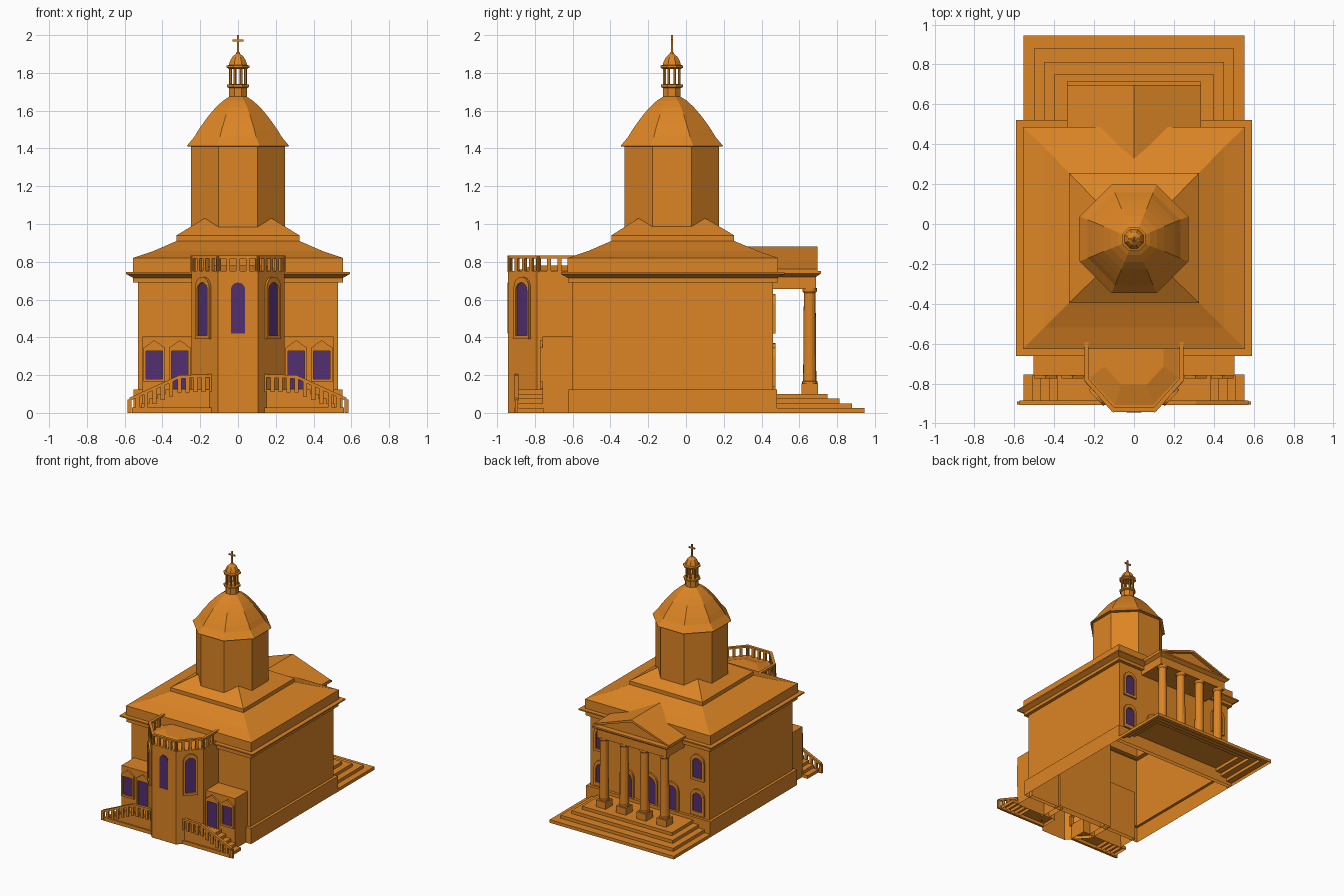
import bpy, bmesh, math
from mathutils import Vector

if "Cube" in bpy.data.objects:
    bpy.data.objects.remove(bpy.data.objects["Cube"])


def material(name, rgb):
    m = bpy.data.materials.new(name)
    m.diffuse_color = (*rgb, 1)
    m.use_nodes = True
    m.node_tree.nodes["Principled BSDF"].inputs["Base Color"].default_value = m.diffuse_color
    return m


STONE = material("ochre stone", (0.72, 0.235, 0.018))
GLASS = material("purple glass", (0.085, 0.028, 0.165))


def part(name, build, mat=STONE):
    bm = bmesh.new()
    build(bm)
    bmesh.ops.recalc_face_normals(bm, faces=bm.faces)
    me = bpy.data.meshes.new(name)
    bm.to_mesh(me)
    bm.free()
    me.materials.append(mat)
    ob = bpy.data.objects.new(name, me)
    bpy.context.collection.objects.link(ob)
    return ob


def loft(bm, sections, top=True, bottom=True):
    rings = [[bm.verts.new(p) for p in s] for s in sections]
    n = len(rings[0])
    for a, b in zip(rings, rings[1:]):
        for i in range(n):
            j = (i + 1) % n
            bm.faces.new((a[i], a[j], b[j], b[i]))
    if bottom:
        bm.faces.new(rings[0][::-1])
    if top:
        bm.faces.new(rings[-1])


def rect(xh, y0, y1, z):
    return [(-xh, y0, z), (xh, y0, z), (xh, y1, z), (-xh, y1, z)]


def box(bm, x0, x1, y0, y1, z0, z1, bottom=True):
    loft(bm, [[(x0, y0, z), (x1, y0, z), (x1, y1, z), (x0, y1, z)] for z in (z0, z1)], bottom=bottom)


def ring(n, r, cx, cy, z, rot=0.0):
    return [(cx + r * math.cos(rot + math.tau * i / n),
             cy + r * math.sin(rot + math.tau * i / n), z) for i in range(n)]


def bar(bm, p, q, w, h):
    # beam with vertical sides between two points, top edge on the points
    p, q = Vector(p), Vector(q)
    d = Vector((q.x - p.x, q.y - p.y, 0)).normalized()
    s, up = Vector((-d.y, d.x, 0)) * w / 2, Vector((0, 0, h))
    loft(bm, [[c - s - up, c + s - up, c + s, c - s] for c in (p, q)])


CY = -0.075
K = 1 / math.cos(math.pi / 8)


def octa(apothem, z):
    return ring(8, apothem * K, 0, CY, z, math.pi / 8)


# Main body: plinth, walls, cornice, attic and hipped roof as one open shell
def body(bm):
    prof = [(0.022, 0), (0.022, 0.125), (0, 0.125), (0, 0.69), (0.026, 0.69), (0.026, 0.715),
            (0.062, 0.735), (0.062, 0.745), (0.027, 0.745), (0.027, 0.82)]
    secs = [rect(0.53 + o, -0.6 - o, 0.46 + o, z) for o, z in prof]
    secs += [rect(0.45, -0.52, 0.385, 0.856), rect(0.325, -0.395, 0.255, 0.91),
             rect(0.325, -0.395, 0.255, 0.94), rect(0.17, CY - 0.17, CY + 0.17, 1.035)]
    loft(bm, secs, bottom=False)


part("main_body", body)


# Drum and dome
part("drum", lambda bm: loft(bm, [octa(0.25, 0.94), octa(0.25, 1.42)]))
DOME = [(0.25, 1.41), (0.272, 1.412), (0.232, 1.46), (0.208, 1.5), (0.18, 1.54), (0.15, 1.58),
        (0.115, 1.62), (0.08, 1.652), (0.045, 1.675), (0.045, 1.68)]
part("dome", lambda bm: loft(bm, [octa(a, z) for a, z in DOME]))


# Lantern with open columns, bell cap and cross
def lantern(bm):
    loft(bm, [octa(a, z) for a, z in [(0.047, 1.67), (0.047, 1.72), (0.058, 1.725), (0.058, 1.738), (0.045, 1.74)]])
    for x, y, _ in octa(0.039, 0):
        loft(bm, [ring(6, 0.008, x, y, z) for z in (1.735, 1.825)])
    loft(bm, [octa(a, z) for a, z in [(0.046, 1.82), (0.06, 1.828), (0.06, 1.838), (0.048, 1.843), (0.042, 1.863),
                                      (0.03, 1.885), (0.012, 1.9), (0.008, 1.91)]])


def cross(bm):
    box(bm, -0.005, 0.005, CY - 0.005, CY + 0.005, 1.9, 2.0)
    box(bm, -0.028, 0.028, CY - 0.005, CY + 0.005, 1.966, 1.976)


part("lantern", lantern)
part("cross", cross)

# Apse with parapet balustrade
APSE = [(-0.247, -0.57), (-0.247, -0.79), (-0.107, -0.942), (0.107, -0.942), (0.247, -0.79), (0.247, -0.57)]


def apse(bm):
    loft(bm, [[(x, y, z) for x, y in APSE] for z in (0, 0.75)], bottom=False)
    loft(bm, [[(x * k, -0.6 + (y + 0.6) * k, z) for x, y in APSE] for k, z in ((0.9, 0.75), (0.6, 0.78))],
         bottom=False)


def parapet(bm):
    path = [Vector((x * 0.965, y + 0.01, 0.832)) for x, y in APSE]
    for p, q in zip(path, path[1:]):
        bar(bm, p, q, 0.022, 0.014)
        n = round((q - p).length / 0.056)
        t = (q - p).normalized() * 0.01
        for i in range(n + 1):
            c = p.lerp(q, i / n)
            bar(bm, c - t, c + t, 0.018, 0.085)


part("apse", apse)
part("apse_parapet", parapet)


# Low side annexes beside the apse
def annexes(bm):
    for s in (1, -1):
        a, b = sorted((s * 0.505, s * 0.2))
        box(bm, a, b, -0.76, -0.59, 0, 0.405, bottom=False)


part("annexes", annexes)


# Front stairs with balustrades
def stairs(bm):
    for s in (1, -1):
        for i in range(5):
            a, b = sorted((s * 0.14, s * (0.555 - 0.043 * i)))
            box(bm, a, b, -0.895, -0.755, 0, 0.025 * (i + 1), bottom=False)


def railings(bm):
    y = -0.897
    for s in (1, -1):
        pts = [(0.575, 0.08), (0.31, 0.2), (0.14, 0.205)]
        for (xa, za), (xb, zb) in zip(pts, pts[1:]):
            bar(bm, (s * xa, y, za), (s * xb, y, zb), 0.022, 0.018)
            n = round((xa - xb) / 0.045)
            for i in range(n + 1):
                t = i / n
                x, z = s * (xa + (xb - xa) * t), za + (zb - za) * t - 0.008
                box(bm, x - 0.011, x + 0.011, y - 0.008, y + 0.008, max(0, z - 0.085), z)
        a, b = sorted((s * 0.56, s * 0.14))
        box(bm, a, b, y - 0.01, y + 0.01, 0, 0.028)


part("front_stairs", stairs)
part("stair_railings", railings)


# Rear steps and columned portico
def rear_steps(bm):
    sizes = [(0.553, 0.945), (0.502, 0.88), (0.45, 0.812), (0.4, 0.75)]
    loft(bm, [rect(x, 0.45, y, 0.025 * (i + k)) for i, (x, y) in enumerate(sizes) for k in (0, 1)], bottom=False)


def columns(bm):
    for x in (-0.27, -0.09, 0.09, 0.27):
        box(bm, x - 0.043, x + 0.043, 0.612, 0.698, 0.1, 0.155)
        loft(bm, [ring(16, r, x, 0.655, z) for r, z in
                  [(0.04, 0.155), (0.04, 0.165), (0.035, 0.17), (0.031, 0.635), (0.038, 0.645), (0.038, 0.66)]])


def pediment(bm):
    loft(bm, [rect(x, 0.44, y, z) for x, y, z in
              [(0.31, 0.688, 0.655), (0.31, 0.688, 0.72), (0.335, 0.715, 0.738), (0.335, 0.715, 0.75)]])
    loft(bm, [[(-0.31, y, 0.75), (0.31, y, 0.75), (0, y, 0.868)] for y in (0.4, 0.67)])
    roof = [(-0.335, 0.762), (0, 0.88), (0.335, 0.762), (0.335, 0.747), (0, 0.862), (-0.335, 0.747)]
    loft(bm, [[(x, y, z) for x, z in roof] for y in (0.3, 0.697)])


part("rear_steps", rear_steps)
part("portico_columns", columns)
part("portico_pediment", pediment)


# Windows: a thin pane and a protruding surround on any wall direction
def arch(w, z0, z1):
    return [(-w, z0), (w, z0)] + [(w * math.cos(math.pi * i / 10), z1 - w + w * math.sin(math.pi * i / 10))
                                  for i in range(11)]


def gabled(w, z0, z1, rise):
    return [(-w, z0), (w, z0), (w, z1), (0, z1 + rise), (-w, z1)]


def window(name, origin, normal, pane, frame=None):
    n = Vector((*normal, 0)).normalized()
    t = Vector((-n.y, n.x, 0))

    def place(outline, d):
        return [Vector((*origin, 0)) + t * u + n * d + Vector((0, 0, v)) for u, v in outline]

    part(name + "_pane", lambda bm: loft(bm, [place(pane, -0.003), place(pane, 0.004)]), GLASS)
    if frame:
        part(name + "_surround", lambda bm: loft(
            bm, [place(frame, -0.003), place(frame, 0.014), place(pane, 0.014), place(pane, -0.003)],
            top=False, bottom=False))


window("apse_front_window", (0, -0.942), (0, -1), arch(0.038, 0.42, 0.69))
for s, side in ((1, "right"), (-1, "left")):
    window("apse_window_" + side, (s * 0.18, -0.863), (s * 0.735, -0.677),
           arch(0.04, 0.41, 0.69), arch(0.054, 0.39, 0.72))
    window("annex_door_" + side, (s * 0.308, -0.76), (0, -1),
           gabled(0.043, 0.128, 0.328, 0), gabled(0.056, 0.126, 0.345, 0.04))
    window("annex_window_" + side, (s * 0.443, -0.76), (0, -1),
           gabled(0.043, 0.18, 0.328, 0), gabled(0.056, 0.165, 0.345, 0.04))
    window("rear_upper_window_" + side, (s * 0.43, 0.46), (0, 1),
           arch(0.042, 0.44, 0.6), arch(0.06, 0.42, 0.63))
    window("rear_lower_window_" + side, (s * 0.43, 0.46), (0, 1),
           arch(0.042, 0.17, 0.32), arch(0.06, 0.14, 0.35))
    window("rear_side_door_" + side, (s * 0.2, 0.46), (0, 1),
           arch(0.045, 0.11, 0.32), arch(0.062, 0.1, 0.35))
window("rear_main_door", (0, 0.46), (0, 1), arch(0.055, 0.11, 0.34), arch(0.074, 0.1, 0.37))
